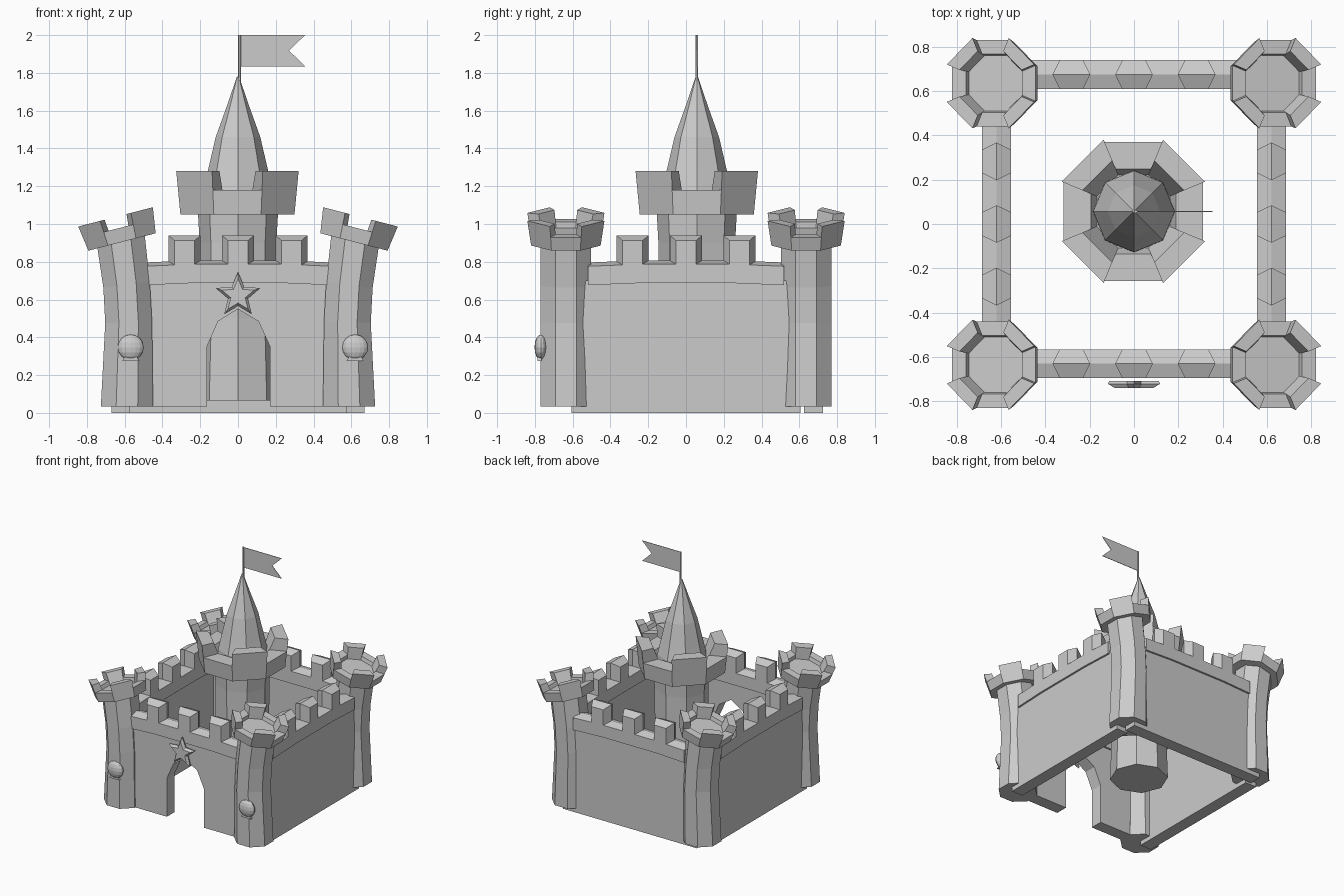
import bpy, bmesh
from math import sin, cos, pi, radians
from mathutils import Matrix, Vector

if "Cube" in bpy.data.objects:
    bpy.data.objects.remove(bpy.data.objects["Cube"])

CX = cos(pi / 8)
YC = 0.057          # keep centre in y


def make(name, verts, faces, mat=None):
    me = bpy.data.meshes.new(name)
    me.from_pydata([tuple(mat @ Vector(v)) if mat else tuple(v) for v in verts], [], faces)
    bm = bmesh.new()
    bm.from_mesh(me)
    bmesh.ops.recalc_face_normals(bm, faces=bm.faces)
    bm.to_mesh(me)
    bm.free()
    ob = bpy.data.objects.new(name, me)
    bpy.context.collection.objects.link(ob)
    return ob


def loft(name, rings, mat=None):
    """Closed skin through equal-sized rings, capped at both ends."""
    n = len(rings[0])
    verts = [v for r in rings for v in r]
    faces = [(i * n + j, i * n + (j + 1) % n, (i + 1) * n + (j + 1) % n, (i + 1) * n + j)
             for i in range(len(rings) - 1) for j in range(n)]
    faces += [tuple(range(n)), tuple(range(len(verts) - n, len(verts)))]
    return make(name, verts, faces, mat)


def octagon(a, z):
    """Flat-sided octagon with apothem a."""
    return [(a / CX * cos(pi / 4 * (k + .5)), a / CX * sin(pi / 4 * (k + .5)), z) for k in range(8)]


def lathe8(profile):
    """Octagon rings with a vertex on each axis."""
    return [[(r * cos(pi / 4 * k), YC + r * sin(pi / 4 * k), z) for k in range(8)] for r, z in profile]


def crown(name, a0, a1, h, gap, floor_a, floor_h, mat):
    """Flared octagonal parapet with four merlons on the diagonals."""
    ag = a0 + (a1 - a0) * gap / h
    ai = a1 * 0.71
    am = floor_a + (ai - floor_a) * (gap - floor_h) / (h - floor_h)
    loft(name + "_parapet", [octagon(a0, 0), octagon(ag, gap), octagon(am, gap),
                             octagon(floor_a, floor_h)], mat)
    lo_o, lo_i, hi_o, hi_i = octagon(ag, gap), octagon(am, gap), octagon(a1, h), octagon(ai, h)
    for k in (0, 2, 4, 6):
        j = k + 1
        loft(name + "_merlon", [[lo_o[k], lo_o[j], lo_i[j], lo_i[k]],
                                [hi_o[k], hi_o[j], hi_i[j], hi_i[k]]], mat)


# leaning corner towers
for sx in (-1, 1):
    for sy in (-1, 1):
        y = 0.636 * sy
        rings = []
        for z, c, a, tilt in ((.035, .588, .138, 0), (.48, .579, .124, 2),
                              (.68, .590, .124, 8), (.93, .622, .13, 14.5)):
            m = (Matrix.Translation((sx * c, y, z)) @ Matrix.Rotation(radians(tilt) * sx, 4, 'Y')
                 @ Matrix.Diagonal((a / .134, 1, 1, 1)))
            rings.append([tuple(m @ Vector(v)) for v in octagon(.134, 0)])
        loft("corner_tower", rings)
        crown("corner_tower", .184, .204, .137, .075, .125, .045,
              Matrix.Translation((sx * .614, y, .905)) @ Matrix.Rotation(radians(14.5) * sx, 4, 'Y'))

# central keep with pointed roof
loft("keep_body", lathe8([(.215, .065), (.2, .5), (.203, .9), (.212, 1.06)]))
crown("keep", .302, .324, .23, .13, .165, .06, Matrix.Translation((-.003, YC, 1.05)))
loft("keep_roof", lathe8([(.186, 1.1), (.184, 1.18), (.160, 1.28), (.118, 1.46), (.057, 1.63), (.006, 1.78)]))

# flagpole and swallow-tailed flag
loft("flagpole", [[(.008 + .008 * cos(pi / 3 * k), YC + .008 * sin(pi / 3 * k), z) for k in range(6)]
                  for z in (1.74, 2.0)])
flag = [(.012, 2), (.355, 2), (.27, 1.918), (.355, 1.835), (.012, 1.835)]
loft("flag", [[(x, YC + d, z) for x, z in flag] for d in (-.002, .002)])


# castle walls: front, right, back, left in a local frame facing -y
def wall(name, profile, dist, angle, half):
    m = Matrix.Rotation(angle, 4, 'Z') @ Matrix.Translation((0, -dist, 0))
    loft(name, [[(x, d, z) for x, z in profile] for d in (-.05, .05)], m)
    section = [(-.065, .69), (-.065, .79), (0, .81), (.065, .79), (.065, .69)]
    rings = []
    for x, drop in ((-half, .014), (-.25, .003), (.25, .003), (half, .014)):
        rings.append([(x, d, z - drop) for d, z in section])
    loft(name + "_parapet", rings, m)
    # ridged merlons, hexagonal in plan
    for c in (-.283, 0, .283):
        hexa = [(-.085, 0), (-.053, -.065), (.053, -.065), (.085, 0), (.053, .065), (-.053, .065)]
        verts = [(c + x, d, .77) for x, d in hexa]
        verts += [(c + x, d, .94 if d == 0 else .912) for x, d in hexa]
        faces = [(i, (i + 1) % 6, (i + 1) % 6 + 6, i + 6) for i in range(6)]
        faces += [(0, 1, 2, 3, 4, 5), (6, 7, 8, 9), (6, 9, 10, 11)]
        make(name + "_merlon", verts, faces, m)


plain = [(-.605, 0), (.605, 0), (.605, .7), (-.605, .7)]
gate = [(-.6, .035), (-.165, .035), (-.165, .35), (-.105, .485), (0, .55),
        (.108, .485), (.17, .35), (.17, .035), (.6, .035), (.6, .7), (-.6, .7)]
wall("front_wall", gate, .631, 0, .5)
wall("right_wall", plain, .621, pi / 2, .52)
wall("back_wall", plain, .675, pi, .5)
wall("left_wall", plain, .621, -pi / 2, .52)


# star above the gate
def star(s, y):
    return [(s * (.124 if k % 2 == 0 else .056) * sin(pi / 5 * k), y,
             .622 + s * (.124 if k % 2 == 0 else .056) * cos(pi / 5 * k)) for k in range(10)]


loft("gate_star", [star(.95, -.71), star(1, -.722), star(.72, -.742)])

# scallop shells on the front towers
for x in (-.568, .62):
    bm = bmesh.new()
    bmesh.ops.create_uvsphere(bm, u_segments=16, v_segments=8, radius=1)
    bmesh.ops.transform(bm, verts=bm.verts, matrix=Matrix.Translation((x, -.768, .347))
                        @ Matrix.Diagonal((.069, .034, .068, 1)))
    me = bpy.data.meshes.new("shell")
    bm.to_mesh(me)
    bm.free()
    bpy.context.collection.objects.link(bpy.data.objects.new("shell", me))
    hinge = [(-.045, .275), (.045, .275), (.025, .31), (-.025, .31)]
    loft("shell_hinge", [[(x + u, y, z) for u, z in hinge] for y in (-.765, -.785)])
